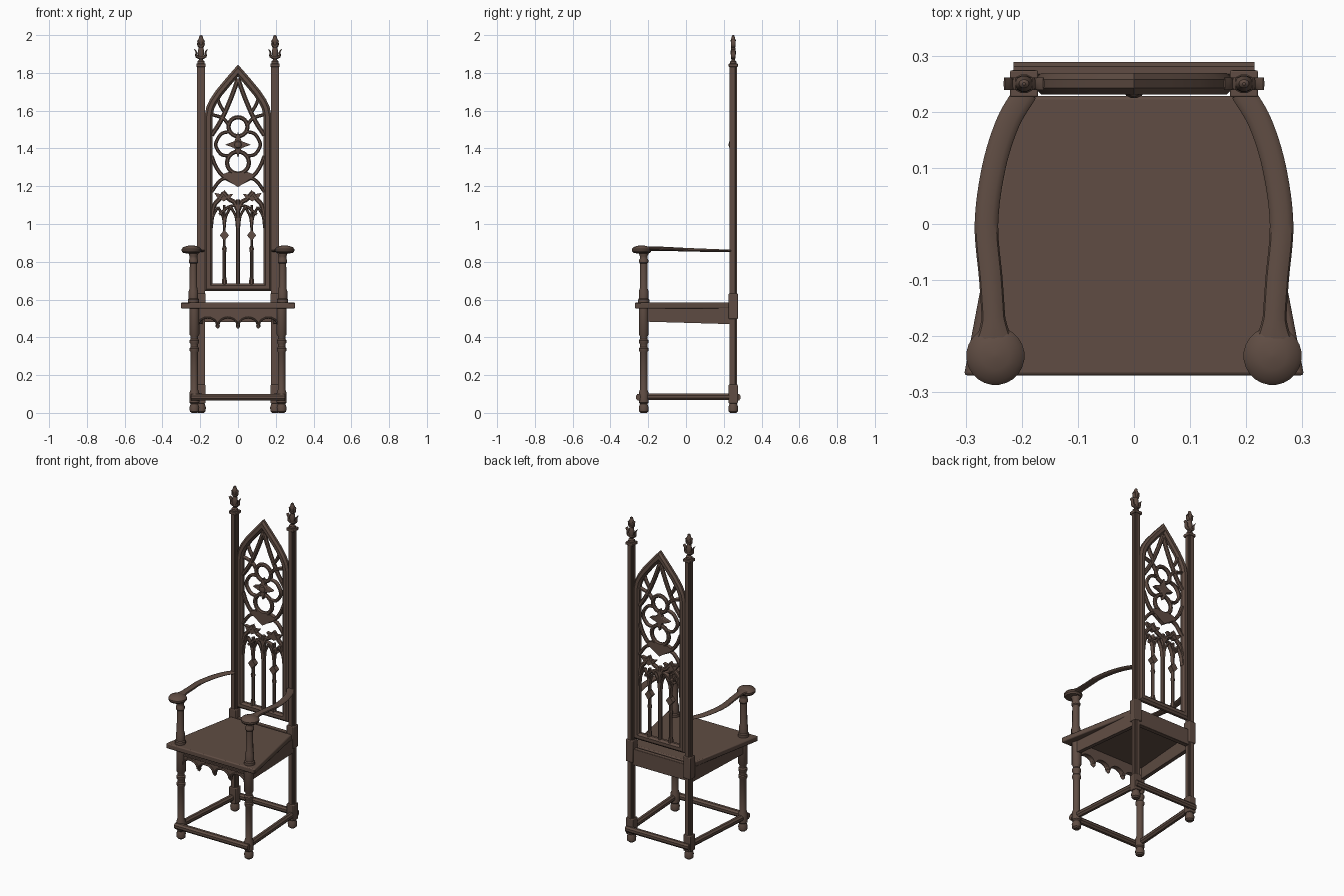
import bpy, bmesh, math
from mathutils import Vector

if "Cube" in bpy.data.objects:
    bpy.data.objects.remove(bpy.data.objects["Cube"], do_unlink=True)

wood = bpy.data.materials.new("dark_brown_wood")
wood.use_nodes = True
WOOD = (0.115, 0.073, 0.056, 1)
wood.diffuse_color = WOOD
wood.node_tree.nodes["Principled BSDF"].inputs["Base Color"].default_value = WOOD


def finish(name, bm, bevel=0):
    bmesh.ops.recalc_face_normals(bm, faces=bm.faces)
    mesh = bpy.data.meshes.new(name)
    bm.to_mesh(mesh)
    bm.free()
    obj = bpy.data.objects.new(name, mesh)
    bpy.context.collection.objects.link(obj)
    mesh.materials.append(wood)
    bpy.ops.object.select_all(action='DESELECT')
    obj.select_set(True)
    bpy.context.view_layer.objects.active = obj
    bpy.ops.object.shade_smooth_by_angle(angle=math.radians(35))
    if bevel:
        mod = obj.modifiers.new("soft_edges", 'BEVEL')
        mod.width, mod.segments = bevel, 2
    return obj


def skin(name, rings, closed=False, bevel=0):
    """Join rings of points into a solid."""
    bm = bmesh.new()
    vs = [[bm.verts.new(p) for p in r] for r in rings]
    n = len(vs[0])
    for i in range(len(vs) if closed else len(vs) - 1):
        a, b = vs[i], vs[(i + 1) % len(vs)]
        for k in range(n):
            bm.faces.new((a[k], a[(k + 1) % n], b[(k + 1) % n], b[k]))
    if not closed:
        bm.faces.new(vs[0])
        bm.faces.new(vs[-1])
    return finish(name, bm, bevel)


def flat(name, pts, lo, hi, plane='XY', bevel=0):
    """Extrude an outline along z (XY) or along y (XZ)."""
    put = (lambda p, h: (p[0], p[1], h)) if plane == 'XY' else (lambda p, h: (p[0], h, p[1]))
    return skin(name, [[put(p, h) for p in pts] for h in (lo, hi)], bevel=bevel)


def box(name, x, y, z, sx, sy, sz, bevel=0.003):
    pts = [(x - sx, y - sy), (x + sx, y - sy), (x + sx, y + sy), (x - sx, y + sy)]
    return flat(name, pts, z - sz, z + sz, bevel=bevel)


def turned(name, x, y, profile, sides=16, squash=1):
    """Turn a profile of (radius, z) about a vertical axis."""
    ang = [math.tau * (k + .5) / sides for k in range(sides)]
    return skin(name, [[(x + r * math.cos(a), y + squash * r * math.sin(a), z) for a in ang]
                       for r, z in profile])


def smooth(pts, steps=6):
    """Catmull-Rom curve through the points."""
    v = [Vector(p) for p in pts]
    v = [2 * v[0] - v[1]] + v + [2 * v[-1] - v[-2]]
    out = []
    for a, b, c, d in zip(v, v[1:], v[2:], v[3:]):
        for i in range(steps):
            t = i / steps
            out.append(.5 * (2 * b + (c - a) * t + (2 * a - 5 * b + 4 * c - d) * t * t
                             + (3 * b - a - 3 * c + d) * t ** 3))
    return out + [v[-2]]


CHAMFER = [(1, -.4), (1, .4), (.45, 1), (-.45, 1), (-1, .4), (-1, -.4), (-.45, -1), (.45, -1)]
ROUND = [(math.cos(math.tau * k / 12), math.sin(math.tau * k / 12)) for k in range(12)]


def sweep(name, path, half_widths, depth, up, section=CHAMFER, closed=False):
    """Sweep a section along a path, with mitred corners."""
    path, up, n, rings = [Vector(p) for p in path], Vector(up), len(path), []
    for i, p in enumerate(path):
        prev = path[i - 1] if closed or i else None
        nxt = path[(i + 1) % n] if closed or i < n - 1 else None
        d0 = (p - prev).normalized() if prev else (nxt - p).normalized()
        d1 = (nxt - p).normalized() if nxt else d0
        t = (d0 + d1).normalized()
        side = t.cross(up).normalized() / max(.4, t.dot(d0))
        w = half_widths if isinstance(half_widths, float) else half_widths[i]
        dep = depth if isinstance(depth, float) else depth[i]
        rings.append([p + side * a * w + up * b * dep for a, b in section])
    return skin(name, rings, closed)


PY = 0.25


def rib(name, pts, w=.009, curved=True, closed=False, depth=.012):
    """Carved bar lying in the plane of the back."""
    pts = [(x, PY, z) for x, z in pts]
    return sweep(name, smooth(pts) if curved else pts, w, depth, (0, 1, 0), closed=closed)


def ring(name, x, z, r, w):
    pts = [(x + r * math.cos(math.tau * k / 24), z + r * math.sin(math.tau * k / 24)) for k in range(24)]
    return rib(name, pts, w, False, True)


# seat slab and rails under it
flat("seat", [(-.303, -.27), (.303, -.27), (.208, .228), (-.208, .228)], .552, .584, bevel=.006)
box("back_seat_rail", 0, PY, .53, .18, .014, .05)
for s, side in ((1, "left"), (-1, "right")):
    rail = [[(s * (x + o), y, z) for o, z in ((-.012, lo), (.012, lo), (.012, .555), (-.012, .555))]
            for x, y, lo in ((.235, -.21, .483), (.2, .235, .47))]
    skin(side + "_seat_rail", rail)

# front apron with scalloped edge, moulding and pendants
STEP, scallop = .1075, []
for i in range(4):
    for k in range(9):
        a = math.pi * k / 8
        scallop.append((-2 * STEP + STEP * (i + .5 - .46 * math.cos(a)), .463 + .038 * math.sin(a)))
flat("front_apron", [(.215, .555), (-.215, .555)] + scallop, -.232, -.208, 'XZ')
sweep("apron_moulding", [(x, -.23, z + .003) for x, z in scallop], .005, .01, (0, 1, 0))
box("apron_bead", 0, -.232, .522, .205, .007, .005, .002)
for i in (-1, 0, 1):
    turned("apron_pendant", i * STEP, -.224, [(.003, .446), (.011, .455), (.012, .463), (.004, .474)], 10)

# front legs, arm posts and arms
LEG = [(.016, 0), (.025, .008), (.027, .03), (.02, .048), (.027, .055), (.027, .105), (.02, .125),
       (.02, .32), (.026, .33), (.026, .342), (.021, .348), (.021, .365), (.026, .372), (.026, .384),
       (.02, .392), (.02, .405), (.027, .415), (.027, .556)]
ARM_POST = [(.031, .58), (.031, .6), (.026, .606), (.026, .645), (.021, .66), (.02, .79), (.025, .796),
            (.025, .81), (.021, .816), (.021, .83), (.03, .85), (.03, .862)]
for s, side in ((1, "left"), (-1, "right")):
    turned(side + "_front_leg", s * .231, -.224, LEG, 12)
    turned(side + "_arm_post", s * .236, -.224, ARM_POST, 12)
    arm = smooth([(s * x, y, z) for x, y, z in (
        (.25, -.23, .868), (.25, -.18, .87), (.255, -.1, .868), (.263, 0, .864),
        (.25, .1, .861), (.225, .18, .859), (.193, .235, .858))])
    m = len(arm) - 1
    widths = [.021 + .025 * max(0, 1 - 5 * i / m) ** 1.2 for i in range(m + 1)]
    depths = [.013 - .007 * i / m for i in range(m + 1)]
    sweep(side + "_arm", arm, widths, depths, (0, 0, 1), ROUND)
    turned(side + "_arm_knob", s * .247, -.235, [(.03, .845), (.045, .848), (.052, .857), (.052, .867),
                                               (.044, .877), (.025, .884), (.004, .887)], 24)

# back posts: feet, square blocks, grooved shafts, capitals and finials
H = .021
GROOVED = []
for q in range(4):
    c, n = math.cos(q * math.pi / 2), math.sin(q * math.pi / 2)
    for u, v in ((H, -.5 * H), (H, .5 * H), (.78 * H, .55 * H), (.78 * H, .78 * H), (.55 * H, .78 * H), (.5 * H, H)):
        GROOVED.append((u * c - v * n, u * n + v * c))
for s, side in ((1, "left"), (-1, "right")):
    X = s * .196
    turned(side + "_back_foot", X, PY, [(.016, 0), (.025, .008), (.027, .03), (.019, .052)], 12)
    for z, h in ((.1, .05), (.565, .068)):
        box(side + "_back_post_block", X, PY, z, .0245, .0245, h, .005)
    flat(side + "_back_post", [(X + u, PY + v) for u, v in GROOVED], .05, 1.835)
    box(side + "_post_capital", X, PY, 1.84, .025, .024, .009)
    turned(side + "_finial", X, PY, [(.02, 1.848), (.02, 1.86), (.011, 1.868), (.013, 1.885), (.018, 1.905),
                                    (.014, 1.93), (.009, 1.945), (.015, 1.962), (.017, 1.972),
                                    (.011, 1.985), (.009, 1.995), (.003, 2)], 12, .85)
    for d in (-1, 1):
        for z, reach in ((1.88, 1), (1.94, .55)):
            leaf = smooth([(X, PY, z), (X + d * .022 * reach, PY, z + .008),
                           (X + d * .025 * reach, PY, z + .03), (X + d * .035 * reach, PY, z + .047 * reach)], 4)
            sweep(side + "_finial_leaf", leaf, [.011 - .0008 * i for i in range(len(leaf))], .011, (0, 1, 0))

# stretchers between the legs
sweep("front_stretcher", [(-.25, -.248, .083), (.25, -.248, .083)], .018, .018, (0, 0, 1))
sweep("back_stretcher", [(-.215, .274, .083), (.215, .274, .083)], .015, .018, (0, 0, 1))
for s, side in ((1, "left"), (-1, "right")):
    sweep(side + "_stretcher", [(s * .235, -.245, .085), (s * .2, .27, .085)], .016, .018, (0, 0, 1))

# pointed frame of the back
ARCH = [(.156, 1.57), (.147, 1.615), (.13, 1.65), (.1, 1.695), (.05, 1.755)]
frame = [(-.156, .665), (.156, .665)] + ARCH + [(0, 1.812)] + [(-x, z) for x, z in reversed(ARCH)]
rib("back_frame", frame, .021, False, True, .019)

# lancet tracery in the lower half
rib("centre_mullion", [(0, .67), (0, 1.13)], .011, False)
for s, side in ((1, "left"), (-1, "right")):
    rib(side + "_thin_mullion", [(s * .072, .67), (s * .072, 1.1)], .007, False)
    turned(side + "_mullion_base", s * .072, PY, [(.014, .68), (.014, .7), (.01, .72), (.01, .85),
                                                 (.014, .87), (.007, .885)], 8)
    flat(side + "_mullion_boss", [(s * (.072 + u), .94 + v) for u, v in ((-.024, 0), (0, -.03), (.024, 0), (0, .03))],
         .235, .265, 'XZ')
    for a, b in ((.004, .072), (.072, .14)):
        mid = (a + b) / 2
        rib(side + "_lancet_start", [(s * a, .98), (s * (a + .008), 1.04), (s * mid, 1.09)], .007)
        rib(side + "_lancet_end", [(s * b, .98), (s * (b - .008), 1.04), (s * mid, 1.09)], .007)
    rib(side + "_inner_ogee", [(0, 1.07), (s * .02, 1.115), (s * .045, 1.13), (s * .075, 1.165)], .012)
    rib(side + "_outer_ogee", [(s * .14, 1.04), (s * .125, 1.1), (s * .1, 1.13), (s * .075, 1.165)], .012)
    flat(side + "_ogee_crown", [(s * x, z) for x, z in ((.04, 1.14), (.075, 1.12), (.11, 1.14), (.125, 1.165),
                                                       (.09, 1.158), (.072, 1.18), (.06, 1.155), (.025, 1.16))],
         .239, .261, 'XZ')
    rib(side + "_crossing_bar", [(0, 1.1), (s * .05, 1.09), (s * .1, 1.05)], .008)

# rose tracery in the upper half
ring("upper_rose_ring", 0, 1.515, .05, .011)
ring("lower_rose_ring", 0, 1.325, .058, .011)
flat("rose_foot", [(-.085, 1.262), (-.05, 1.275), (0, 1.262), (.05, 1.275), (.085, 1.262),
                   (.045, 1.225), (0, 1.195), (-.045, 1.225)], .238, .262, 'XZ')
star = [((.068 if k % 2 == 0 else .026) * math.cos(k * math.pi / 4),
         1.42 + (.068 if k % 2 == 0 else .026) * math.sin(k * math.pi / 4)) for k in range(8)]
flat("rose_star", star, .236, .264, 'XZ', .004)
turned("rose_boss", 0, .24, [(.004, 1.398), (.015, 1.405), (.02, 1.42), (.015, 1.435), (.004, 1.442)], 12, .8)
for s, side in ((1, "left"), (-1, "right")):
    rib(side + "_rose_side", [(s * .045, 1.49), (s * .09, 1.475), (s * .118, 1.42),
                              (s * .09, 1.37), (s * .05, 1.36)], .009)
    rib(side + "_lower_sweep", [(s * .14, 1.36), (s * .115, 1.3), (s * .075, 1.25), (0, 1.21)], .01)
    rib(side + "_lower_spur", [(s * .065, 1.245), (s * .1, 1.225), (s * .14, 1.17)], .009)
    rib(side + "_upper_rib", [(0, 1.77), (s * .028, 1.69), (s * .065, 1.6), (s * .1, 1.53), (s * .14, 1.47)], .012)
    rib(side + "_upper_spur", [(s * .07, 1.59), (s * .095, 1.63), (s * .11, 1.67)], .009)
    rib(side + "_shoulder_rib", [(s * .05, 1.525), (s * .08, 1.56), (s * .14, 1.58)], .009)
